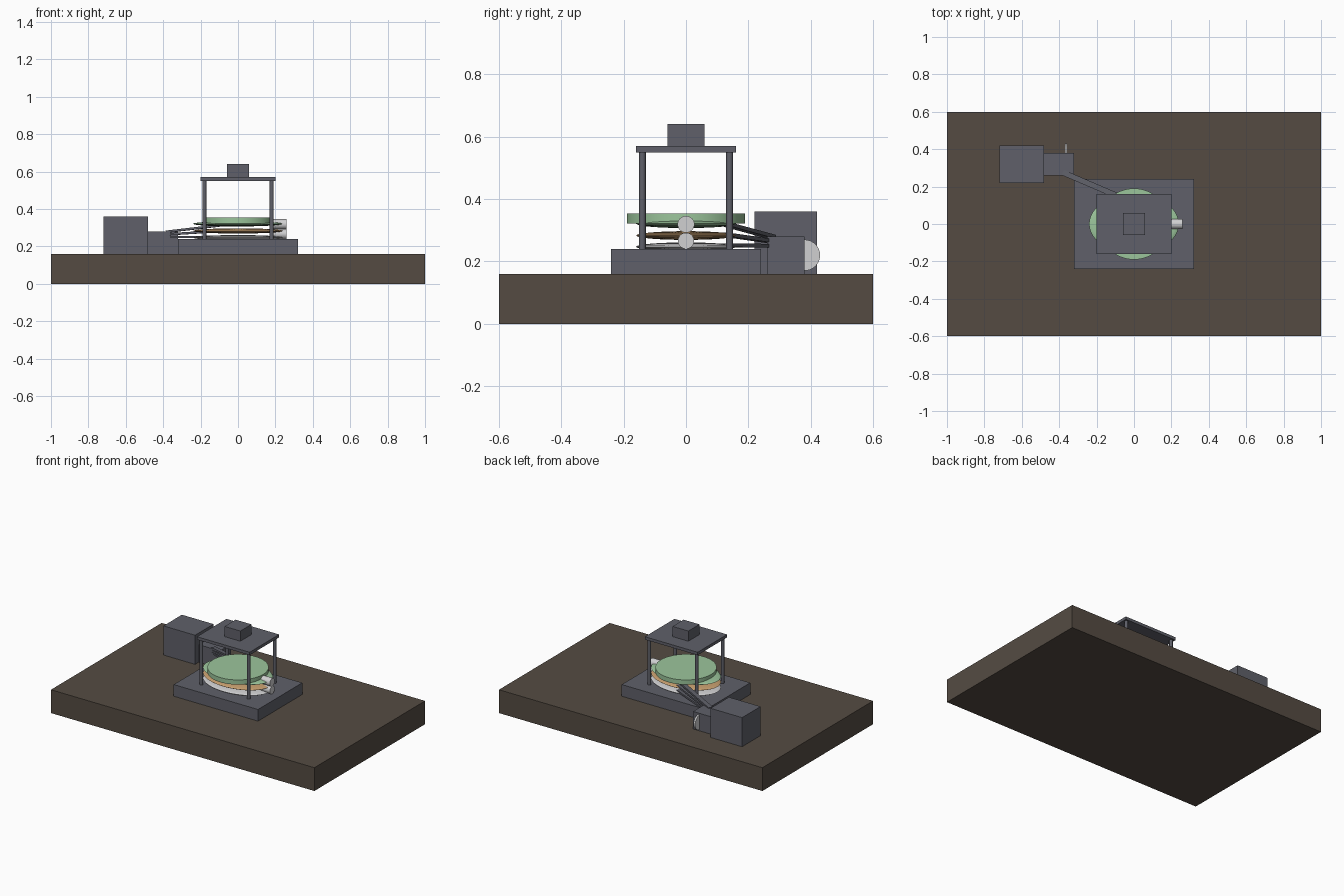
import bpy, math
from mathutils import Vector

if "Cube" in bpy.data.objects:
    bpy.data.objects.remove(bpy.data.objects["Cube"])


def material(name, rgb):
    m = bpy.data.materials.new(name)
    m.diffuse_color = (*rgb, 1)
    m.use_nodes = True
    m.node_tree.nodes["Principled BSDF"].inputs["Base Color"].default_value = m.diffuse_color
    return m


BROWN = material("dark_brown", (0.09, 0.071, 0.055))
GREY = material("slate_grey", (0.115, 0.118, 0.143))
GREEN = material("soft_green", (0.33, 0.56, 0.33))
COPPER = material("copper_tan", (0.58, 0.35, 0.16))
SILVER = material("pale_silver", (0.63, 0.63, 0.64))


def finish(name, mat, smooth=False):
    ob = bpy.context.object
    ob.name = name
    ob.data.materials.append(mat)
    if smooth:
        bpy.ops.object.transform_apply(location=False, rotation=False, scale=True)
        bpy.ops.object.shade_smooth_by_angle(angle=math.radians(35))
    return ob


def box(name, x, y, z, mat):
    """Box given by its (min, max) along each axis."""
    spans = (x, y, z)
    bpy.ops.mesh.primitive_cube_add(size=1, location=[(a + b) / 2 for a, b in spans])
    bpy.context.object.scale = [b - a for a, b in spans]
    return finish(name, mat)


def cylinder(name, r, depth, loc, mat, rot=(0, 0, 0), sides=32):
    bpy.ops.mesh.primitive_cylinder_add(vertices=sides, radius=r, depth=depth,
                                        location=loc, rotation=rot)
    return finish(name, mat, True)


def bar(name, start, end, width, thick, mat):
    """Flat bar between two points."""
    a, b = Vector(start), Vector(end)
    d = b - a
    yaw = math.atan2(d.y, d.x)
    pitch = -math.atan2(d.z, d.xy.length)
    bpy.ops.mesh.primitive_cube_add(size=1, location=(a + b) / 2, rotation=(0, pitch, yaw))
    bpy.context.object.scale = (d.length, width, thick)
    return finish(name, mat)


# Base slab and stage
box("base_slab", (-1, 1), (-0.6, 0.6), (0, 0.16), BROWN)
box("stage_block", (-0.32, 0.32), (-0.24, 0.24), (0.16, 0.24), GREY)

# Drive housing with its side block and half-sunk dial
box("drive_housing", (-0.72, -0.48), (0.22, 0.42), (0.16, 0.36), GREY)
box("pivot_block", (-0.48, -0.32), (0.26, 0.38), (0.16, 0.28), GREY)
cylinder("dial", 0.05, 0.012, (-0.364, 0.38, 0.22), SILVER, (0, math.pi / 2, 0))

# Stack of thin oval lenses
for label, z, mat in (("lower", 0.247, SILVER), ("middle", 0.283, COPPER),
                      ("upper", 0.321, GREEN)):
    bpy.ops.mesh.primitive_uv_sphere_add(segments=64, ring_count=16, radius=1,
                                         location=(0, 0, z))
    bpy.context.object.scale = (0.24, 0.16, 0.014)
    finish(label + "_lens", mat, True)

# Round plate on top of the stack
cylinder("top_disc", 0.19, 0.032, (0, 0, 0.338), GREEN, sides=64)

# Fan of arms from the pivot block into the stack
for i in range(3):
    bar(f"arm_{i + 1}", (-0.38, 0.275, 0.25 + 0.0145 * i),
        (-0.03, 0.125, 0.252 + 0.034 * i), 0.03, 0.012, GREY)

# Nozzles at the far end of the stack
for label, z, r in (("upper", 0.319, 0.027), ("lower", 0.266, 0.026)):
    cylinder(label + "_nozzle", r, 0.07, (0.225, 0, z), SILVER, (0, math.pi / 2, 0))

# Gantry: four posts, roof plate and head
for sx in (-1, 1):
    for sy in (-1, 1):
        cylinder("gantry_post", 0.011, 0.31, (0.18 * sx, 0.14 * sy, 0.395), GREY, sides=16)
box("gantry_plate", (-0.2, 0.2), (-0.16, 0.16), (0.55, 0.57), GREY)
box("gantry_head", (-0.06, 0.06), (-0.06, 0.06), (0.57, 0.64), GREY)
